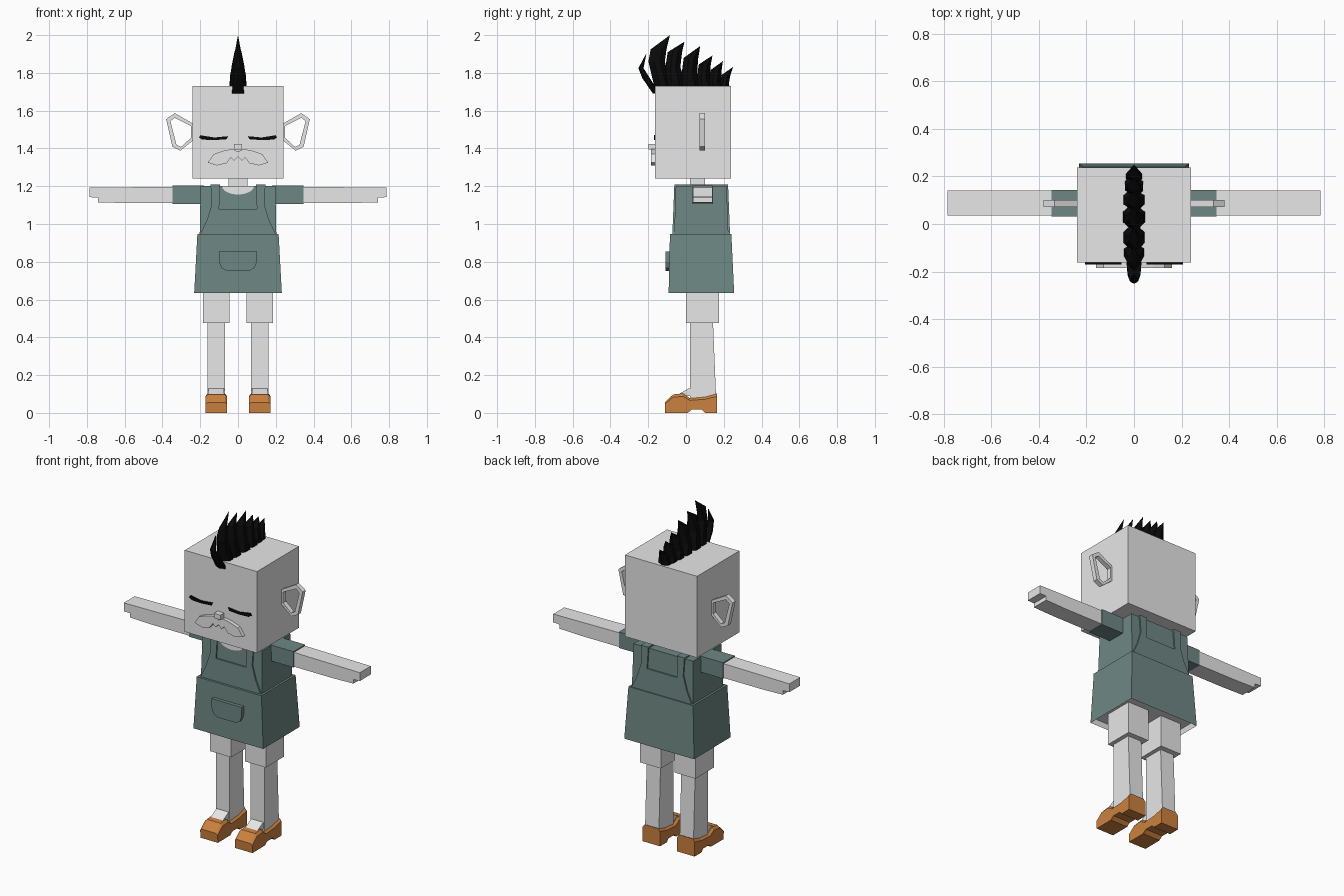
import bpy, bmesh, math

if "Cube" in bpy.data.objects:
    bpy.data.objects.remove(bpy.data.objects["Cube"])


def material(name, rgb):
    m = bpy.data.materials.new(name)
    m.use_nodes = True
    m.diffuse_color = (*rgb, 1)
    m.node_tree.nodes["Principled BSDF"].inputs["Base Color"].default_value = (*rgb, 1)
    return m


GREY = material("pale grey", (0.8, 0.8, 0.8))
GREEN = material("grey green", (0.155, 0.245, 0.23))
BROWN = material("shoe brown", (0.6, 0.22, 0.05))
BLACK = material("hair black", (0.003, 0.003, 0.003))


def finish(name, bm, mat):
    bmesh.ops.remove_doubles(bm, verts=bm.verts, dist=1e-5)
    bmesh.ops.recalc_face_normals(bm, faces=bm.faces)
    me = bpy.data.meshes.new(name)
    bm.to_mesh(me)
    bm.free()
    me.materials.append(mat)
    ob = bpy.data.objects.new(name, me)
    bpy.context.collection.objects.link(ob)
    return ob


def loft(name, rings, mat, closed=False):
    """Skin a list of equal rings, capped unless it closes on itself."""
    bm = bmesh.new()
    rows = [[bm.verts.new(p) for p in r] for r in rings]
    n = len(rows[0])
    pairs = list(zip(rows, rows[1:])) + ([(rows[-1], rows[0])] if closed else [])
    for a, b in pairs:
        for i in range(n):
            j = (i + 1) % n
            bm.faces.new((a[i], a[j], b[j], b[i]))
    if not closed:
        bm.faces.new(rows[0])
        bm.faces.new(rows[-1])
    return finish(name, bm, mat)


def rect(x0, x1, y0, y1, z):
    return [(x0, y0, z), (x1, y0, z), (x1, y1, z), (x0, y1, z)]


def box(name, x0, x1, y0, y1, z0, z1, mat):
    return loft(name, [rect(x0, x1, y0, y1, z0), rect(x0, x1, y0, y1, z1)], mat)


def plate(name, outline, y0, y1, mat, lean=0):
    """Extrude an x-z outline along y, leaning with height."""
    return loft(name, [[(x, y + lean * (z - 0.95), z) for x, z in outline]
                       for y in (y0, y1)], mat)


def mirrored(half):
    return half + [(-x, z) for x, z in reversed(half) if x > 0]


# Head and neck
box("head", -0.24, 0.24, -0.163, 0.237, 1.24, 1.73, GREY)
box("neck", -0.05, 0.05, 0.02, 0.1, 1.19, 1.25, GREY)
box("nose", -0.022, 0.022, -0.198, -0.16, 1.395, 1.423, GREY)
plate("moustache", mirrored([
    (0, 1.383), (0.03, 1.397), (0.08, 1.387), (0.128, 1.37), (0.16, 1.325),
    (0.11, 1.31), (0.06, 1.322), (0.038, 1.352), (0.02, 1.335), (0, 1.355)]),
    -0.185, -0.16, GREY)

EYE = [(0.053, 1.465), (0.125, 1.458), (0.2, 1.47), (0.207, 1.458),
       (0.19, 1.447), (0.125, 1.444), (0.06, 1.449)]
EAR_OUT = [(0.235, 1.53), (0.335, 1.587), (0.38, 1.555), (0.348, 1.41),
           (0.305, 1.388), (0.235, 1.445)]
EAR_IN = [(0.25, 1.52), (0.335, 1.562), (0.358, 1.545), (0.326, 1.42),
          (0.302, 1.408), (0.25, 1.455)]

# Shoe side profile as (y, z)
SHOE = [(-0.11, 0), (-0.112, 0.055), (-0.068, 0.098), (-0.015, 0.103),
        (0.02, 0.078), (0.1, 0.085), (0.165, 0.103), (0.165, 0),
        (0.1, 0), (0.085, 0.02), (0.03, 0.02), (0.01, 0)]

for side, s in (("left", 1), ("right", -1)):
    plate(side + "_closed_eye", [(s * x, z) for x, z in EYE], -0.17, -0.161, BLACK)

    # Open ring ear
    loft(side + "_ear", [[(s * a[0], 0.072, a[1]), (s * b[0], 0.072, b[1]),
                          (s * b[0], 0.1, b[1]), (s * a[0], 0.1, a[1])]
                         for a, b in zip(EAR_OUT, EAR_IN)], GREY, closed=True)

    # Arm with a stepped hand
    box(side + "_sleeve", s * 0.18, s * 0.347, 0.032, 0.143, 1.107, 1.203, GREEN)
    plate(side + "_arm", [(s * x, z) for x, z in (
        (0.34, 1.197), (0.785, 1.192), (0.785, 1.142), (0.742, 1.14),
        (0.742, 1.115), (0.6, 1.111), (0.34, 1.111))], 0.036, 0.14, GREY)

    # Leg
    c = s * 0.115
    box(side + "_shorts_leg", c - 0.07, c + 0.07, 0, 0.175, 0.475, 0.7, GREY)
    loft(side + "_lower_leg", [rect(c - 0.046, c + 0.046, 0.02, 0.16, 0.06),
                               rect(c - 0.046, c + 0.046, 0.02, 0.143, 0.48)], GREY)
    loft(side + "_foot_tongue", [rect(c - 0.04, c + 0.04, -0.055, 0.03, 0.09),
                                 rect(c - 0.04, c + 0.04, 0.015, 0.03, 0.13)], GREY)

    # Shoe, its flanks slightly drawn in
    loft(side + "_shoe", [[(c + w, y, z * h) for y, z in SHOE] for w, h in (
        (-0.058, 0.85), (-0.045, 1), (0.045, 1), (0.058, 0.85))], BROWN)

    # Strap over the shoulder
    box(side + "_strap", s * 0.095, s * 0.145, -0.062, 0.222, 1.19, 1.208, GREEN)

# Torso and flared skirt
loft("shirt", [rect(-0.203, 0.203, -0.063, 0.225, 0.93),
               rect(-0.198, 0.198, -0.054, 0.215, 1.2)], GREEN)
skirt = loft("skirt", [rect(-0.232, 0.232, -0.092, 0.255, 0.635),
                       rect(-0.215, 0.215, -0.085, 0.24, 0.947)], GREEN)
skirt.data.materials.append(GREY)
bm = bmesh.new()
bm.from_mesh(skirt.data)
under = min(bm.faces, key=lambda f: f.calc_center_median().z)
bmesh.ops.inset_region(bm, faces=[under], thickness=0.012)
for v in under.verts:
    v.co.z += 0.03
for f in bm.faces:
    if f is under or all(e.calc_length() > 0 for e in f.edges) and any(
            v in under.verts for v in f.verts):
        f.material_index = 1
bm.to_mesh(skirt.data)
bm.free()

# Scooped neckline
arc = [math.pi * i / 10 for i in range(11)]
plate("neckline", [(0.085 * math.cos(a), 1.201 - 0.045 * math.sin(a)) for a in arc],
      -0.069, -0.06, GREY, 0.04)

# Bib with straps, front and back
BIB = mirrored([(0.1, 1.08), (0.095, 1.208), (0.145, 1.208), (0.14, 1.1),
                (0.165, 1.02), (0.203, 0.94)])
plate("front_bib", BIB, -0.072, -0.06, GREEN, 0.04)
plate("back_bib", BIB, 0.222, 0.233, GREEN, -0.04)

# Rounded pocket
plate("pocket", mirrored([(0.1, 0.855), (0.1, 0.8), (0.088, 0.768), (0.06, 0.752)]),
      -0.108, -0.08, GREEN)


# Crest of curved spikes
def spike(name, rows):
    rings = []
    for yf, yb, z, k in rows:
        mid = (yf + yb) / 2
        w = 0.047 * k * math.sqrt(max(0, 1 - (mid / 0.29) ** 2))
        w *= 1 - max(0, (z - 1.72) / 0.285) ** 1.5
        a, b = yf + (yb - yf) * 0.35, yf + (yb - yf) * 0.7
        rings.append([(0, yf, z), (w, a, z), (w, b, z),
                      (0, yb, z), (-w, b, z), (-w, a, z)])
    return loft(name, rings, BLACK)


spike("forelock", [(-0.175, -0.14, 1.69, 0.8), (-0.23, -0.19, 1.77, 0.9),
                   (-0.252, -0.225, 1.825, 0.8), (-0.212, -0.21, 1.9, 0.15)])

# Shoulder, tip and valley of each spike as (y, z)
CREST = [((-0.187, 1.925), (-0.085, 2.0), (-0.112, 1.86)),
         ((-0.097, 1.91), (-0.008, 1.965), (-0.03, 1.83)),
         ((-0.012, 1.88), (0.075, 1.942), (0.058, 1.79)),
         ((0.068, 1.845), (0.14, 1.892), (0.125, 1.775)),
         ((0.13, 1.815), (0.195, 1.862), (0.185, 1.755)),
         ((0.19, 1.79), (0.25, 1.832), (0.228, 1.75))]
for i, ((sy, sz), (ty, tz), (vy, vz)) in enumerate(CREST):
    t = (sz - vz) / (tz - vz)
    back = vy + (ty - vy) * t * 0.7
    spike(f"crest_spike_{i + 1}", [
        (max(sy - 0.03, -0.165), min(vy + 0.04, 0.23), 1.715, 1),
        (sy - 0.012, vy, vz, 1), (sy, back, sz, 0.9), (ty, ty, tz, 0)])
